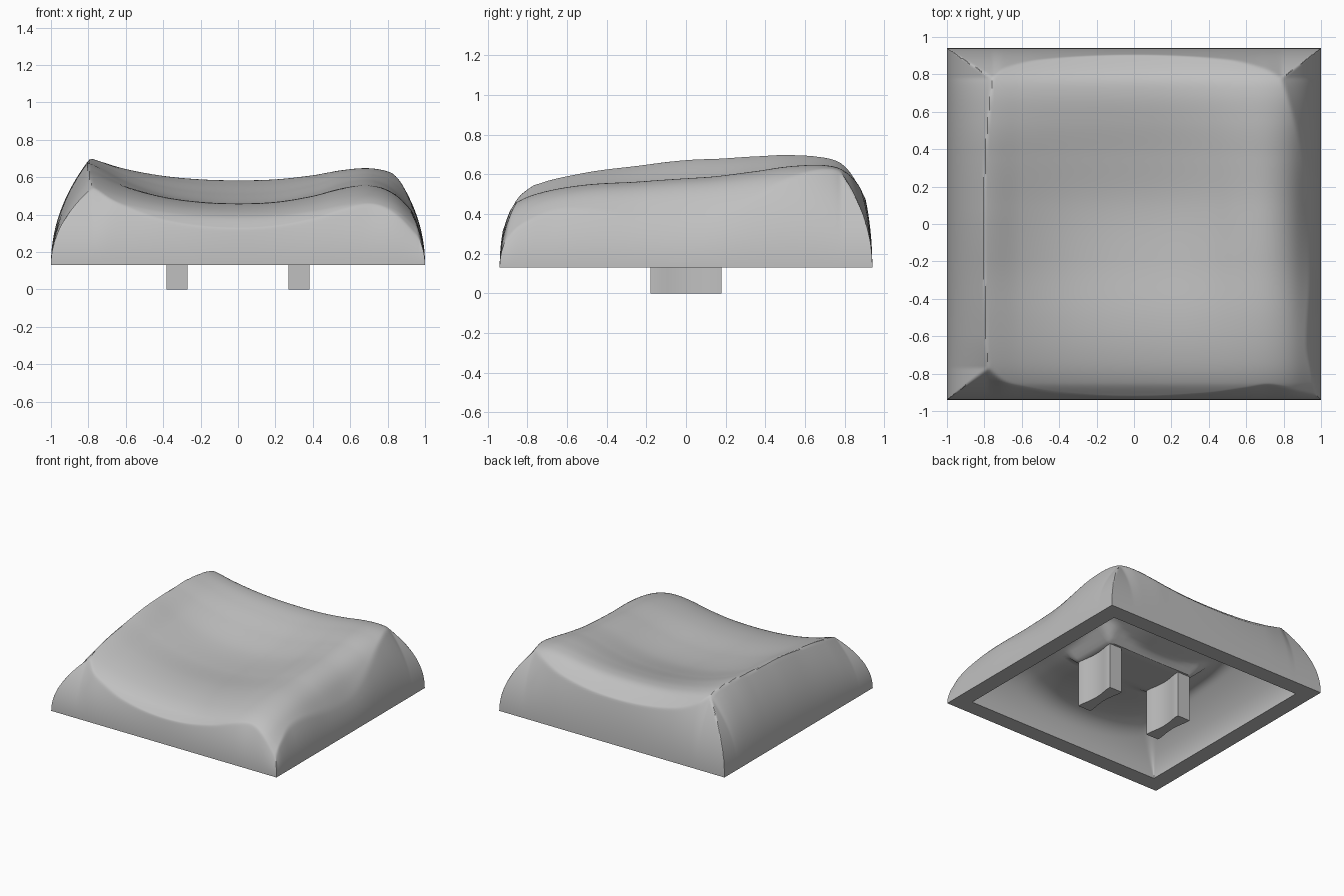
import bpy, bmesh, math

cube = bpy.data.objects.get("Cube")
if cube:
    bpy.data.objects.remove(cube, do_unlink=True)

grey = bpy.data.materials.new("plain_grey")
grey.use_nodes = True
grey.diffuse_color = (0.53, 0.53, 0.53, 1)
grey.node_tree.nodes["Principled BSDF"].inputs["Base Color"].default_value = grey.diffuse_color

BASE, HALF_X, HALF_Y = 0.13, 1.0, 0.94
IN_X, IN_Y = 0.87, 0.81


def spline(points):
    """Smooth interpolation through (position, value) points, held at the ends."""
    def slope(i):
        a, b = points[max(i - 1, 0)], points[min(i + 1, len(points) - 1)]
        return (b[1] - a[1]) / (b[0] - a[0])

    def value(p):
        p = min(max(p, points[0][0]), points[-1][0])
        i = 0
        while i < len(points) - 2 and p > points[i + 1][0]:
            i += 1
        (p0, v0), (p1, v1) = points[i], points[i + 1]
        w = p1 - p0
        t = (p - p0) / w
        return (v0 * (1 + 2 * t) * (1 - t) ** 2 + slope(i) * w * t * (1 - t) ** 2
                + v1 * t * t * (3 - 2 * t) + slope(i + 1) * w * t * t * (t - 1))
    return value


def soft_min(a, b, k):
    h = max(k - abs(a - b), 0) / k
    return min(a, b) - h * h * k / 4


# Dish profiles: centre line, cross-section and depth along the length
centre = spline([(-.94, .31), (-.85, .39), (-.7, .44), (-.5, .46), (-.2, .45), (.1, .46),
                 (.35, .51), (.55, .56), (.7, .583), (.8, .565), (.94, .45)])
section = spline([(-1, 1.2), (-.8, 1), (-.6, .54), (-.4, .22), (-.2, .05), (0, 0), (.2, .05),
                  (.4, .25), (.55, .48), (.68, .58), (.78, .48), (.86, .2), (.95, -.4), (1, -.8)])
depth = spline([(-.94, .12), (-.6, .14), (0, .22), (.4, .175), (.65, .12), (.94, .06)])

# How far the top edge is set back from the base on each side
left_set = spline([(-.77, .22), (-.6, .207), (0, .195), (.4, .205), (.78, .24)])
right_set = spline([(-.91, .03), (-.8, .05), (-.65, .075), (-.3, .06), (0, .06),
                    (.3, .08), (.55, .14), (.78, .21)])
front_set = spline([(-.78, .17), (-.7, .1), (-.6, .068), (-.4, .035), (0, .018),
                    (.4, .035), (.6, .062), (.72, .08), (.85, .055), (.97, .03)])
back_set = spline([(-.76, .16), (-.7, .11), (-.5, .06), (0, .035), (.5, .06),
                   (.7, .11), (.79, .16)])


def dish(x, y):
    return centre(y) + section(x) * depth(y)


def wall(distance, setback, edge_height):
    """Bulging wall that meets the dish at its top edge."""
    return BASE + (edge_height - BASE) * (max(distance, 0) / setback) ** 0.48


def outer(x, y):
    if x < 0:
        s, cy = left_set(y), min(max(y, -.77), .78)
    else:
        s, cy = right_set(y), min(max(y, -.91), .78)
    side = wall(HALF_X - abs(x), s, dish(math.copysign(HALF_X - s, x), cy))
    if y < 0:
        s, cx = front_set(x), min(max(x, -.78), .97)
    else:
        s, cx = back_set(x), min(max(x, -.76), .79)
    end = wall(HALF_Y - abs(y), s, dish(cx, math.copysign(HALF_Y - s, y)))
    return max(BASE, soft_min(soft_min(side, end, 0.01), dish(x, y), 0.01))


def inner(x, y):
    side = BASE + 0.8 * max(IN_X - abs(x), 0) ** 0.55
    end = BASE + 0.77 * max(IN_Y - abs(y), 0) ** 0.5
    # Flat pad around the posts, flaring up into the roof
    pad = 0.368 + 0.9 * math.hypot(max(abs(x) - 0.39, 0), max(abs(y) - 0.19, 0))
    roof = soft_min(soft_min(side, end, 0.06), dish(x, y) - 0.08, 0.08)
    return max(BASE, min(roof, pad))


def surface(bm, half_x, half_y, steps, height, flip):
    """Grid that is finer towards its borders, raised to a height function."""
    ts = [i / steps for i in range(-steps, steps + 1)]
    us = [math.copysign(1 - (1 - abs(t)) ** 2.6, t) for t in ts]
    last = len(us) - 1
    rows = []
    for j, v in enumerate(us):
        row = []
        for i, u in enumerate(us):
            x, y = u * half_x, v * half_y
            border = i in (0, last) or j in (0, last)
            row.append(bm.verts.new((x, y, BASE if border else height(x, y))))
        rows.append(row)
    for j in range(last):
        for i in range(last):
            quad = [rows[j][i], rows[j][i + 1], rows[j + 1][i + 1], rows[j + 1][i]]
            bm.faces.new(quad[::-1] if flip else quad)
    return [rows[0][0], rows[0][-1], rows[-1][-1], rows[-1][0]]


def finish(bm, name):
    mesh = bpy.data.meshes.new(name)
    bm.to_mesh(mesh)
    bm.free()
    obj = bpy.data.objects.new(name, mesh)
    bpy.context.collection.objects.link(obj)
    mesh.materials.append(grey)
    bpy.ops.object.select_all(action='DESELECT')
    obj.select_set(True)
    bpy.context.view_layer.objects.active = obj
    bpy.ops.object.shade_smooth_by_angle(angle=math.radians(35))


# Hollow shell: dished outside, rounded cavity, flat rim
bm = bmesh.new()
outside = surface(bm, HALF_X, HALF_Y, 90, outer, False)
inside = surface(bm, IN_X, IN_Y, 60, inner, True)
for i in range(4):
    k = (i + 1) % 4
    bm.faces.new((outside[k], outside[i], inside[i], inside[k]))
finish(bm, "shell")


# Two posts with gently waisted long sides
def half_width(y):
    return 0.056 - 0.018 * (math.cos(y / 0.14 * math.pi / 2) if abs(y) < 0.14 else 0)


ys = [-0.18 + 0.36 * i / 12 for i in range(13)]
for name, cx in (("right_post", -0.325), ("left_post", 0.325)):
    outline = [(cx + half_width(y), y) for y in ys] + [(cx - half_width(y), y) for y in ys[::-1]]
    bm = bmesh.new()
    face = bm.faces.new([bm.verts.new((x, y, 0)) for x, y in outline])
    top = bmesh.ops.extrude_face_region(bm, geom=[face])["geom"]
    bmesh.ops.translate(bm, vec=(0, 0, 0.375),
                        verts=[g for g in top if isinstance(g, bmesh.types.BMVert)])
    bmesh.ops.recalc_face_normals(bm, faces=bm.faces)
    finish(bm, name)
